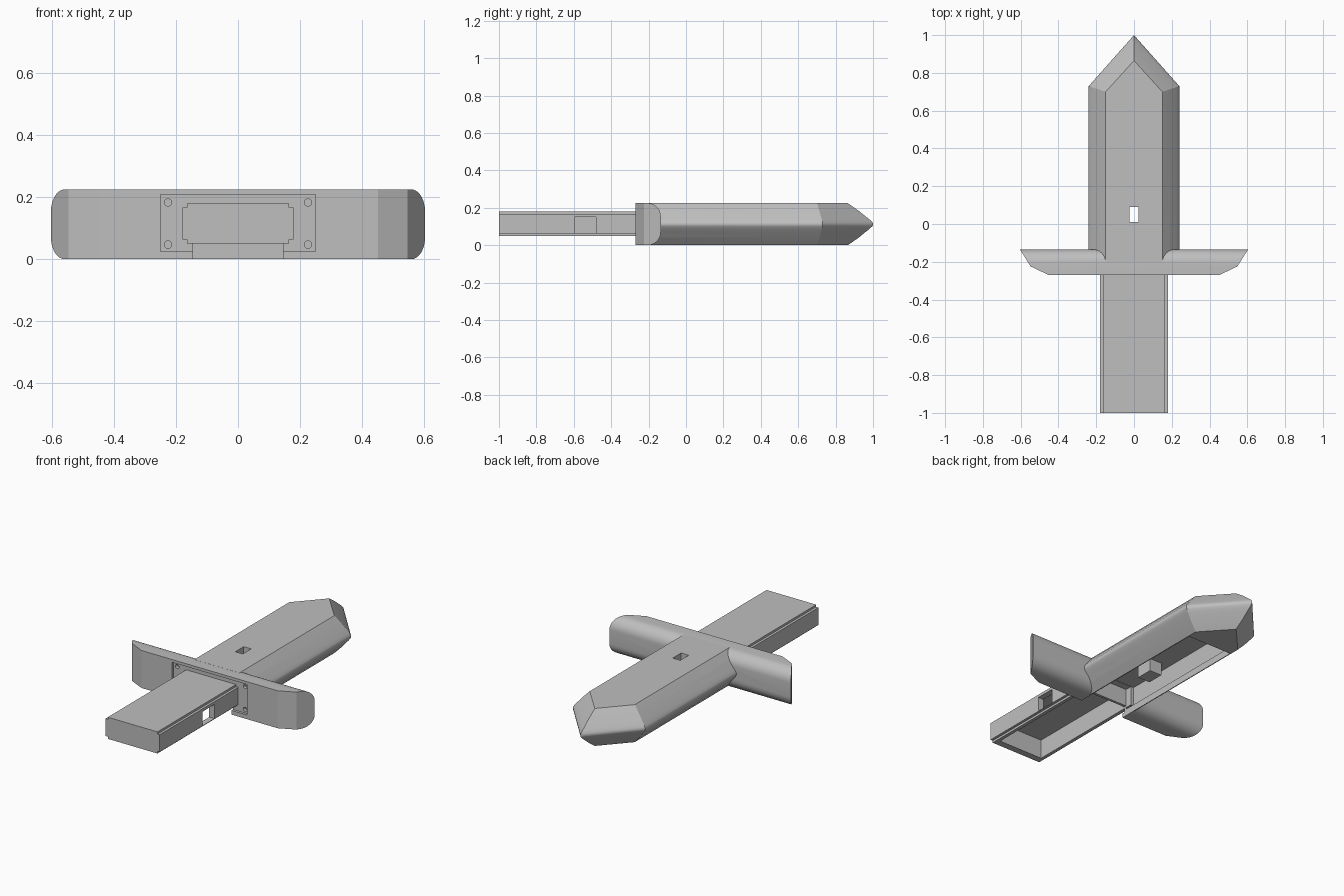
import bpy, bmesh, math
from mathutils import Vector

if "Cube" in bpy.data.objects:
    bpy.data.objects.remove(bpy.data.objects["Cube"], do_unlink=True)

GREY = (0.52, 0.52, 0.52, 1)
grey = bpy.data.materials.new("plain_grey")
grey.use_nodes = True
grey.diffuse_color = GREY
grey.node_tree.nodes["Principled BSDF"].inputs["Base Color"].default_value = GREY

H = 0.225  # full body height


def loft(name, rings):
    """Join equal-sized rings of points and cap both ends."""
    bm = bmesh.new()
    loops = [[bm.verts.new(p) for p in ring] for ring in rings]
    for a, b in zip(loops, loops[1:]):
        for i in range(len(a)):
            j = (i + 1) % len(a)
            bm.faces.new((a[i], a[j], b[j], b[i]))
    bm.faces.new(loops[0])
    bm.faces.new(loops[-1])
    bmesh.ops.recalc_face_normals(bm, faces=bm.faces)
    mesh = bpy.data.meshes.new(name)
    bm.to_mesh(mesh)
    bm.free()
    mesh.materials.append(grey)
    obj = bpy.data.objects.new(name, mesh)
    bpy.context.collection.objects.link(obj)
    return obj


def prism(name, points, axis, start, end):
    """Extrude a 2D outline along x, y or z."""
    def place(p, d):
        return {"x": (d, *p), "y": (p[0], d, p[1]), "z": (*p, d)}[axis]
    return loft(name, [[place(p, d) for p in points] for d in (start, end)])


def box(name, x, y, z):
    return prism(name, [(x[0], y[0]), (x[1], y[0]), (x[1], y[1]), (x[0], y[1])], "z", *z)


def combine(obj, other, operation="DIFFERENCE"):
    """Apply a boolean and discard the helper."""
    other.hide_render = True
    mod = obj.modifiers.new("combine", "BOOLEAN")
    mod.operation, mod.solver, mod.object = operation, "EXACT", other
    bpy.context.view_layer.objects.active = obj
    bpy.ops.object.modifier_apply(modifier=mod.name)
    bpy.data.objects.remove(other, do_unlink=True)


def mirrored(half):
    return half + [(-x, v) for x, v in reversed(half)]


# Blade: pointed outline inset level by level for the bevelled edge
upper = [(0.09, H), (0.05, 0.183), (0.029, 0.157), (0.012, 0.137), (0.003, 0.124), (0, 0.117)]
levels = [(t, H - z) for t, z in upper] + upper[::-1]
rings = []
for t, z in levels:
    w, shoulder, tip = 0.24 - t, 0.73 - t / 3, 1 - 1.5 * t
    rings.append([(-w, -0.2, z), (w, -0.2, z), (w, shoulder, z), (0, tip, z), (-w, shoulder, z)])
body = loft("blade_and_guard", rings)

# Guard: flat front and rounded back, trimmed to a tapered plan
r = 0.07
arc = [(r * math.sin(a), r * math.cos(a)) for a in (math.pi / 2 * i / 9 for i in range(10))]
section = [(-0.205 + y, H - r + z) for y, z in arc]
section += [(y, H - z) for y, z in reversed(section)]
section += [(-0.27, 0), (-0.27, H)]
guard = prism("guard", section, "x", -0.7, 0.7)
plan = mirrored([(0.431, -0.28), (0.547, -0.225), (0.607, -0.13)])
combine(guard, prism("guard_plan", plan, "z", -0.1, 0.4), "INTERSECT")
combine(body, guard, "UNION")

# Underside slot with side rails, and the top window
combine(body, box("slot", (-0.145, 0.145), (-0.3, 0.64), (-0.1, 0.06)))
combine(body, box("channel", (-0.165, 0.165), (-0.24, 0.64), (0.04, 0.165)))
combine(body, box("window", (-0.025, 0.025), (0.01, 0.09), (0.1, 0.3)))

# Recess and screw holes in the guard front
combine(body, box("recess", (-0.25, 0.25), (-0.3, -0.255), (0.025, 0.208)))
for x in (-0.226, 0.226):
    for z in (0.047, 0.183):
        circle = [(x + 0.012 * math.cos(a), z + 0.012 * math.sin(a))
                  for a in (math.tau * i / 16 for i in range(16))]
        combine(body, prism("screw_hole", circle, "y", -0.3, -0.235))

# Handle: stepped shell, open below, with a window on its left side
profile = mirrored([(0.165, 0.05), (0.165, 0.063), (0.18, 0.063),
                    (0.18, 0.167), (0.165, 0.167), (0.165, 0.18)])
handle = prism("handle", profile, "y", -1, -0.2)
combine(handle, box("handle_cavity", (-0.145, 0.145), (-0.96, 0), (0, 0.163)))
combine(handle, box("side_window", (0.1, 0.3), (-0.595, -0.48), (0.065, 0.15)))

# Catch block beside the top window
catch = box("catch_block", (-0.11, -0.03), (0, 0.1), (0.09, 0.17))

for obj in (body, handle, catch):
    bpy.ops.object.select_all(action="DESELECT")
    obj.select_set(True)
    bpy.context.view_layer.objects.active = obj
    bpy.ops.object.shade_smooth_by_angle(angle=math.radians(25))
